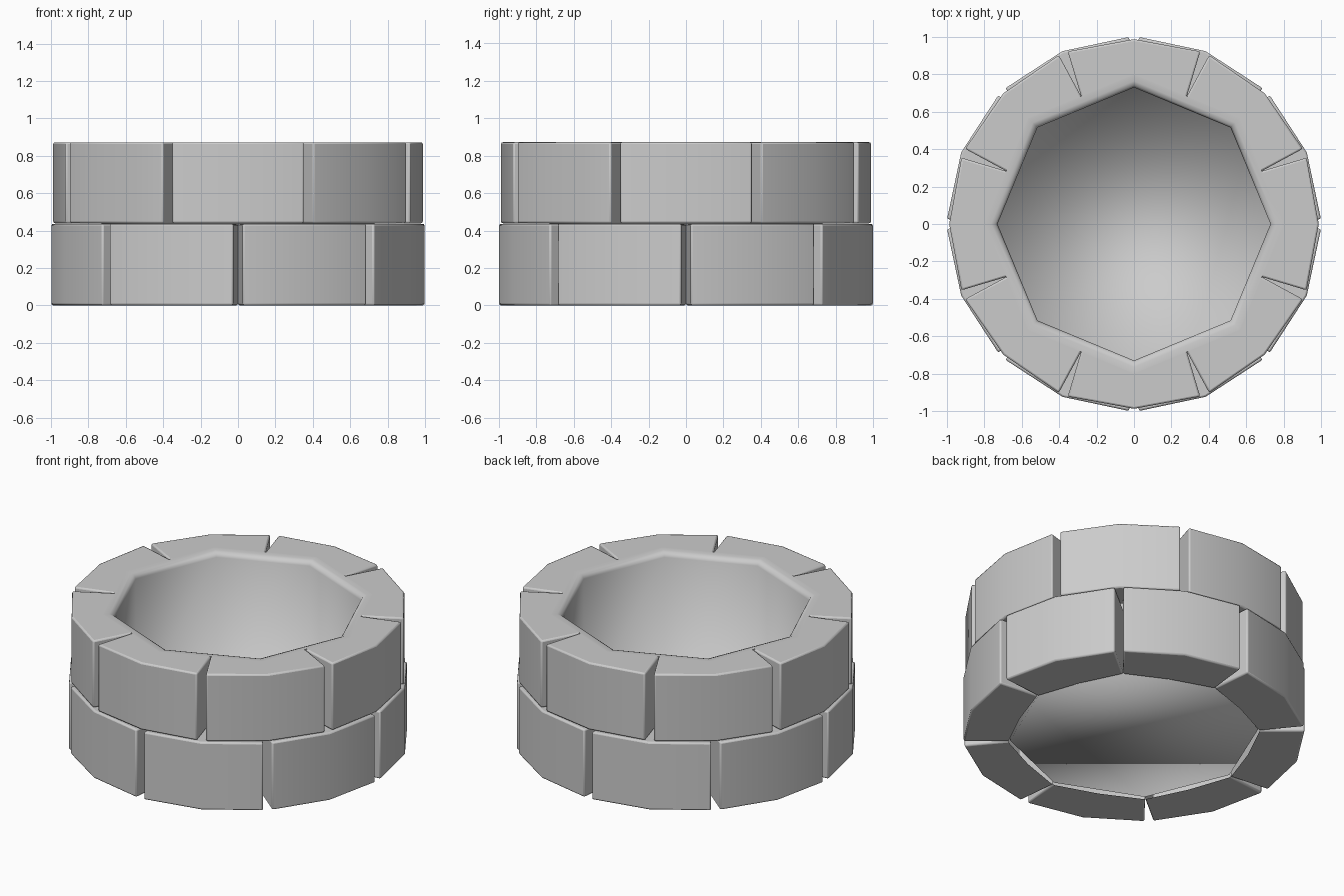
import bpy, bmesh
from math import radians, cos, sin

if "Cube" in bpy.data.objects:
    bpy.data.objects.remove(bpy.data.objects["Cube"])


def pol(r, deg, z):
    return (r * cos(radians(deg)), r * sin(radians(deg)), z)


def finish(name, bm):
    me = bpy.data.meshes.new(name)
    bm.to_mesh(me)
    bm.free()
    ob = bpy.data.objects.new(name, me)
    bpy.context.scene.collection.objects.link(ob)
    bpy.context.view_layer.objects.active = ob
    ob.select_set(True)
    return ob


def course(name, z0, z1, start, r_out, r_mid, r_seam=0.739, half=21.0):
    """Ring of eight stones whose joints taper shut towards the inside."""
    outline = [(r_seam, -22.5), (r_out, -half), (r_out, 0),
               (r_out, half), (r_seam, 22.5), (r_mid, 0)]
    for i in range(8):
        bm = bmesh.new()
        mid = start + 45 * i
        lo = [bm.verts.new(pol(r, mid + a, z0)) for r, a in outline]
        hi = [bm.verts.new(pol(r, mid + a, z1)) for r, a in outline]
        for k in range(4):  # two joint sides and two outer faces
            bm.faces.new((lo[k], lo[k + 1], hi[k + 1], hi[k]))
        for q in ((0, 1, 2, 5), (5, 2, 3, 4)):  # top and underside
            bm.faces.new([hi[k] for k in q])
            bm.faces.new([lo[k] for k in reversed(q)])
        ob = finish(f"{name}_{i + 1}", bm)
        bev = ob.modifiers.new("soft_edges", 'BEVEL')
        bev.width = 0.01
        bev.segments = 2
        bev.angle_limit = radians(40)
        bpy.ops.object.shade_smooth_by_angle(angle=radians(35))
        ob.select_set(False)


# lower stones: joints on the axes; upper stones: turned half a stone
course("lower_stone", 0.0, 0.436, 22.5, 1.0, 0.70)
course("upper_stone", 0.439, 0.872, 0, 0.988, 0.80)

# smooth eight-sided basin lining with rounded rim and floor
bm = bmesh.new()
rings = [[bm.verts.new(pol(r, 45 * k, z)) for k in range(8)]
         for r, z in [(0.80, 0.872), (0.765, 0.871), (0.742, 0.862),
                      (0.73, 0.84), (0.728, 0.01)]]
for a, b in zip(rings, rings[1:]):
    for k in range(8):
        j = (k + 1) % 8
        bm.faces.new((a[k], a[j], b[j], b[k]))
bm.faces.new(rings[-1])
bmesh.ops.recalc_face_normals(bm, faces=bm.faces)
if bm.faces[:][-1].normal.z < 0:
    bmesh.ops.reverse_faces(bm, faces=bm.faces[:])
lining = finish("basin_lining", bm)
for p in lining.data.polygons:
    p.use_smooth = True
